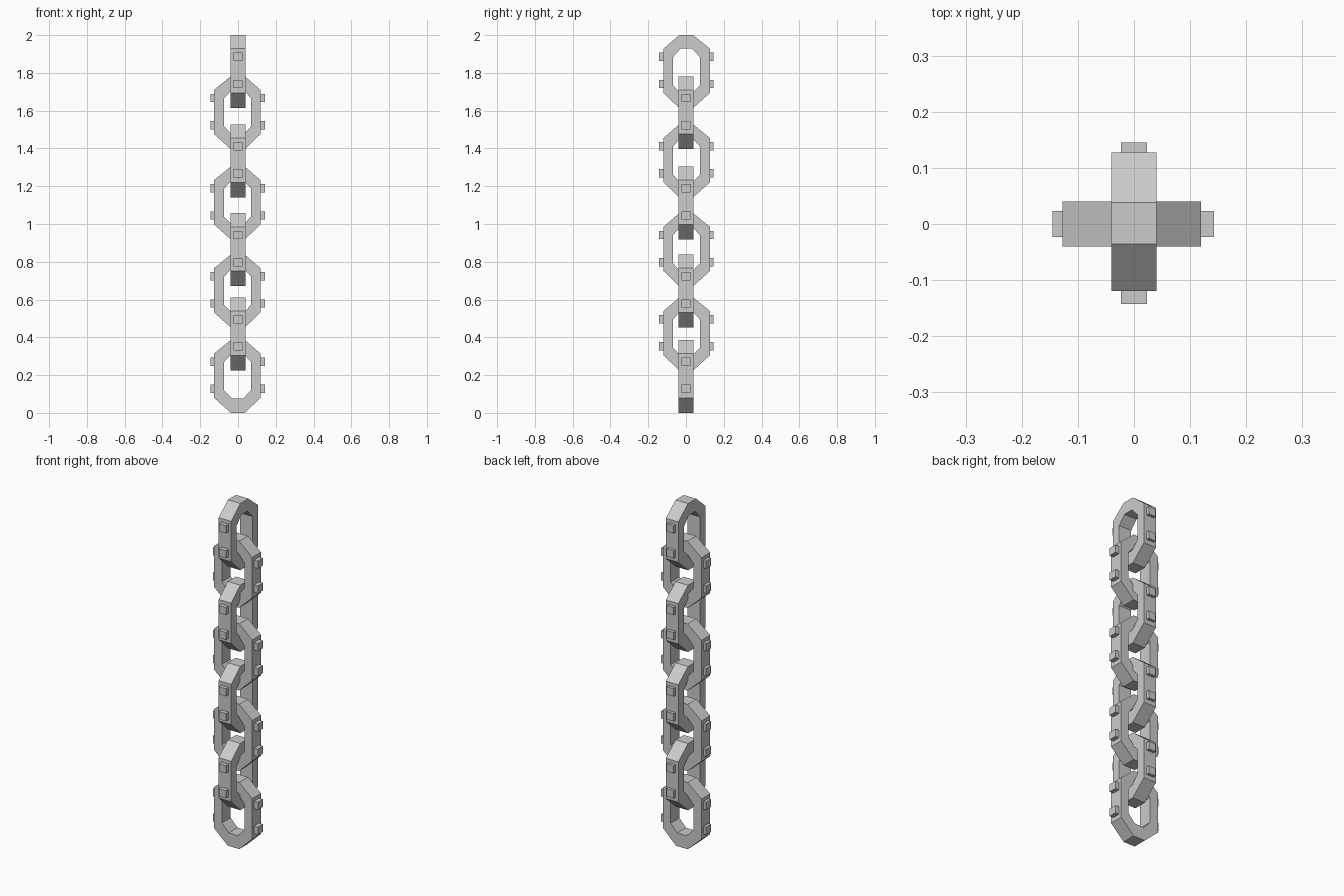
import bpy, bmesh

if "Cube" in bpy.data.objects:
    bpy.data.objects.remove(bpy.data.objects["Cube"])

# Octagonal link profile (x, z), outer and inner loops
OUTER = [(-0.038, 0), (0.036, 0), (0.119, 0.08), (0.119, 0.314),
         (0.036, 0.386), (-0.038, 0.386), (-0.127, 0.314), (-0.127, 0.08)]
INNER = [(-0.031, 0.076), (0.028, 0.076), (0.07, 0.122), (0.07, 0.268),
         (0.028, 0.316), (-0.031, 0.316), (-0.075, 0.268), (-0.075, 0.122)]
HALF = 0.04


def finish(bm, name):
    bmesh.ops.recalc_face_normals(bm, faces=bm.faces)
    mesh = bpy.data.meshes.new(name)
    bm.to_mesh(mesh)
    bm.free()
    bpy.context.collection.objects.link(bpy.data.objects.new(name, mesh))


def place(x, y, z, base, turned):
    # Alternate links are swung a quarter turn
    return (-y, -x, z + base) if turned else (x, y, z + base)


def link(name, base, turned):
    bm = bmesh.new()
    of, ob, nf, nb = [[bm.verts.new(place(x, y, z, base, turned)) for x, z in loop]
                      for loop in (OUTER, INNER) for y in (-HALF, HALF)]
    for i in range(8):
        j = (i + 1) % 8
        for a, b in ((of, ob), (ob, nb), (nb, nf), (nf, of)):
            bm.faces.new((a[i], a[j], b[j], b[i]))
    finish(bm, name)


def studs(name, base, turned):
    bm = bmesh.new()
    for x0, x1 in ((-0.145, -0.11), (0.105, 0.143)):
        for zc in (0.127, 0.271):
            cube = bmesh.ops.create_cube(bm, size=1)["verts"]
            for v in cube:
                x = (x0 + x1) / 2 + v.co.x * (x1 - x0)
                v.co = place(x, v.co.y * 0.046, zc + v.co.z * 0.044, base, turned)
    finish(bm, name)


# Eight interlocked links with side studs
for n, base in enumerate((0, 0.225, 0.452, 0.671, 0.918, 1.141, 1.396, 1.614)):
    link(f"chain_link_{n + 1}", base, n % 2 == 1)
    studs(f"link_studs_{n + 1}", base, n % 2 == 1)
